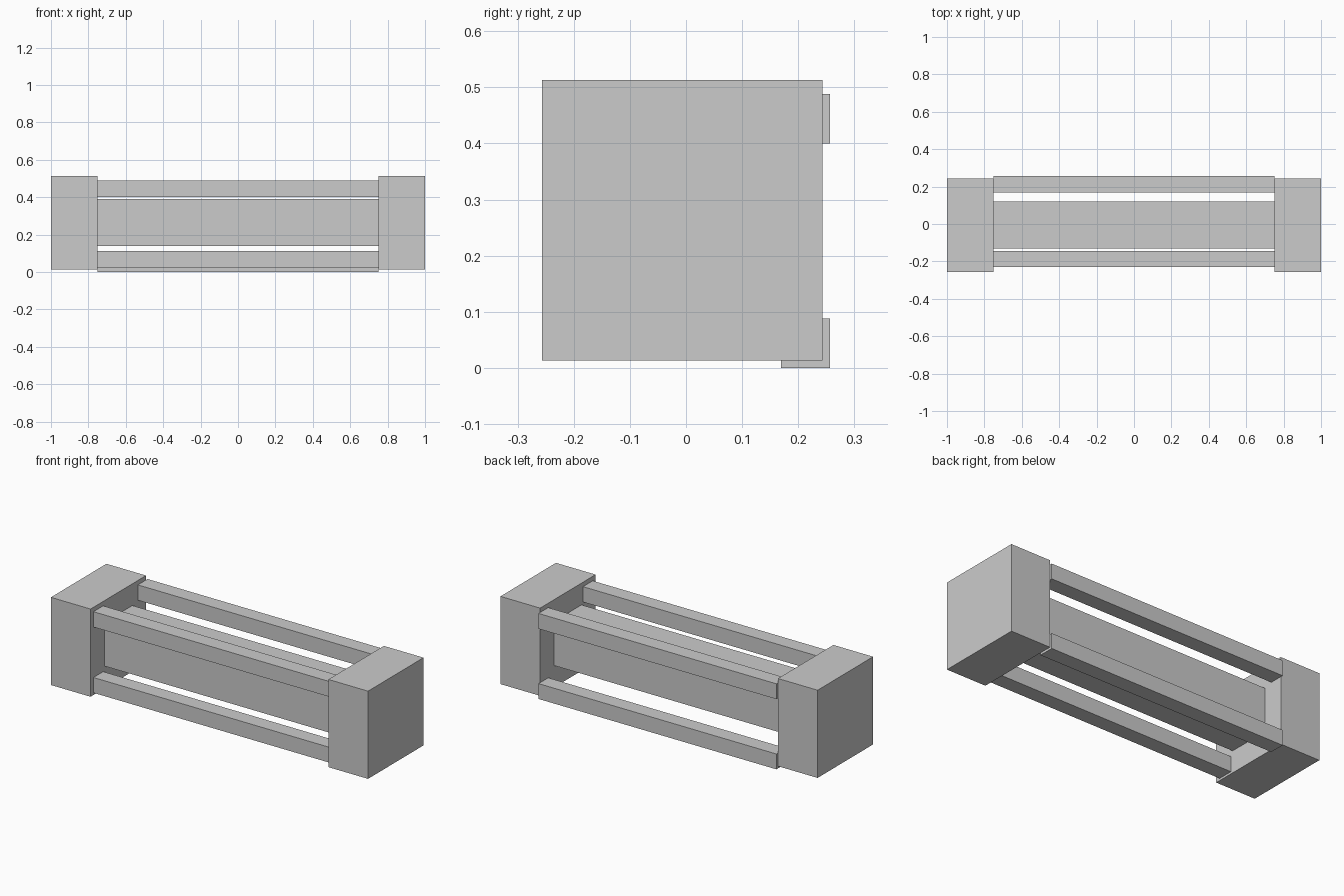
import bpy

cube = bpy.data.objects.get("Cube")
if cube:
    bpy.data.objects.remove(cube, do_unlink=True)

grey = bpy.data.materials.new("plain grey")
grey.use_nodes = True
colour = (0.6, 0.6, 0.6, 1)
grey.diffuse_color = colour
grey.node_tree.nodes["Principled BSDF"].inputs["Base Color"].default_value = colour


def box(name, centre, size):
    bpy.ops.mesh.primitive_cube_add(size=1, location=centre)
    part = bpy.context.object
    part.name = name
    part.scale = size
    bpy.ops.object.transform_apply(location=False, rotation=False, scale=True)
    part.data.materials.append(grey)


# End blocks
for side, sign in (("left", 1), ("right", -1)):
    box(side + "_end_block", (sign * 0.875, -0.007, 0.263), (0.25, 0.5, 0.5))

# Thick central beam
box("central_beam", (0, -0.005, 0.264), (1.5, 0.25, 0.25))

# Four thin rails around the beam
rail = 0.0875
for name, y, z in (("front_top", -0.187, 0.444), ("back_top", 0.213, 0.444),
                   ("front_bottom", -0.187, 0.069), ("back_bottom", 0.213, 0.044)):
    box(name + "_rail", (0, y, z), (1.5, rail, rail))
